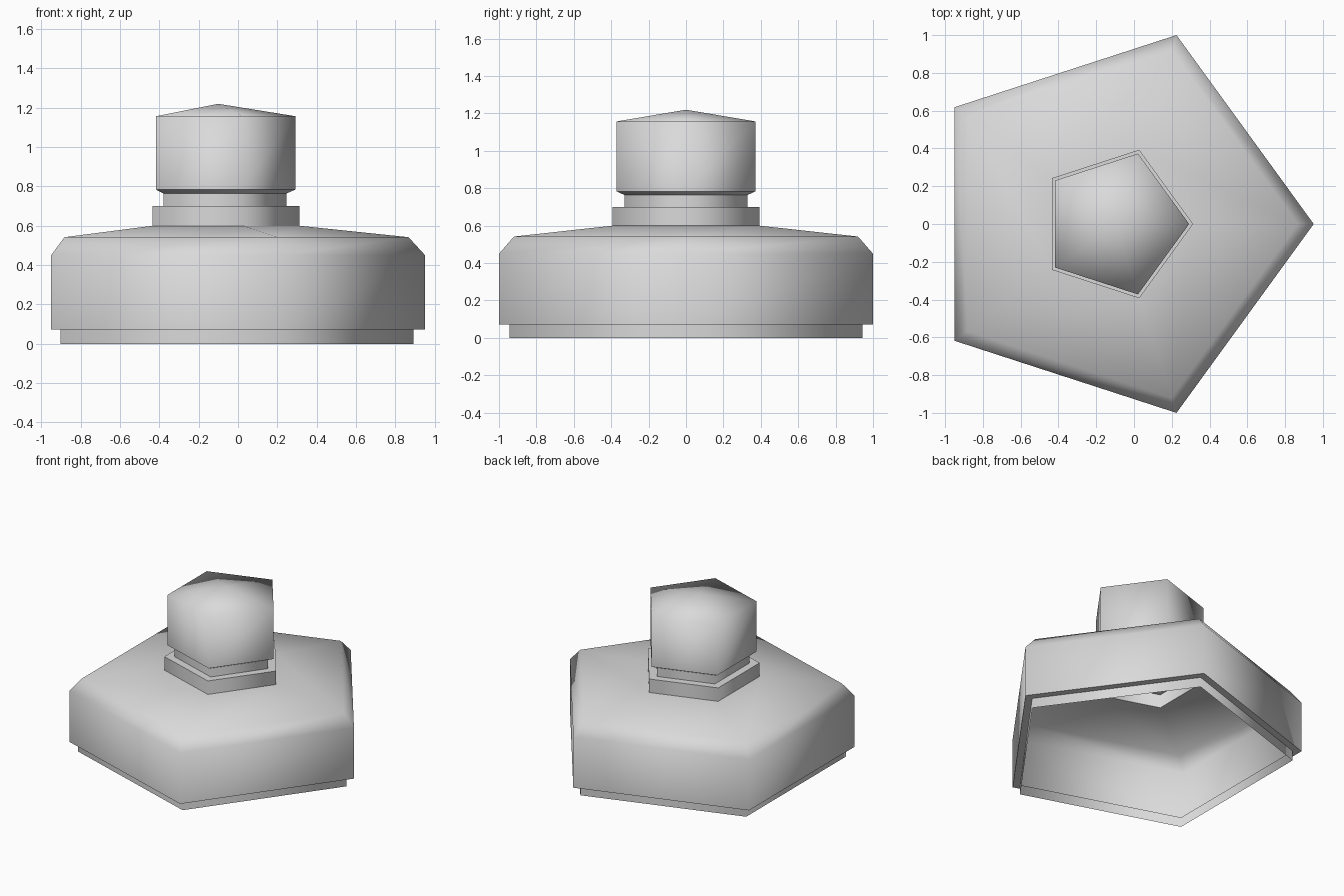
import bpy, bmesh, math

cube = bpy.data.objects.get("Cube")
if cube:
    bpy.data.objects.remove(cube, do_unlink=True)

SIDES = 5
AXIS_X = -0.1

grey = bpy.data.materials.new("light_grey")
grey.use_nodes = True
grey.diffuse_color = (0.7, 0.7, 0.7, 1)
grey.node_tree.nodes["Principled BSDF"].inputs["Base Color"].default_value = (0.7, 0.7, 0.7, 1)


def five_sided(name, profile):
    """Sweep an open (radius, height) profile round the axis in five flat sides."""
    bm = bmesh.new()
    angles = [math.tau * i / SIDES for i in range(SIDES)]
    rings = []
    for r, z in profile:
        if r == 0:
            rings.append([bm.verts.new((AXIS_X, 0, z))] * SIDES)
        else:
            rings.append([bm.verts.new((AXIS_X + r * math.cos(a), r * math.sin(a), z))
                          for a in angles])
    for low, high in zip(rings, rings[1:]):
        for i in range(SIDES):
            j = (i + 1) % SIDES
            corners = dict.fromkeys((low[i], low[j], high[j], high[i]))
            bm.faces.new(list(corners))
    mesh = bpy.data.meshes.new(name)
    bm.to_mesh(mesh)
    bm.free()
    mesh.materials.append(grey)
    obj = bpy.data.objects.new(name, mesh)
    bpy.context.collection.objects.link(obj)
    bpy.ops.object.select_all(action='DESELECT')
    obj.select_set(True)
    bpy.context.view_layer.objects.active = obj
    bpy.ops.object.shade_smooth_by_angle(angle=math.radians(81))


# Thin open shell: stepped foot, wall, chamfered shoulder and sloping roof
five_sided("body_shell", [
    (0.992, 0), (0.992, 0.073), (1.0515, 0.073), (1.0515, 0.45),
    (0.967, 0.542), (0.413, 0.6)])

# Hollow flange and neck, open into the body
five_sided("neck", [(0.413, 0.6), (0.413, 0.7), (0.346, 0.7), (0.346, 0.764)])

# Cap: flared underside, straight sides and a low rounded point on top
five_sided("cap_underside", [(0.346, 0.764), (0.392, 0.784)])
five_sided("cap", [(0.392, 0.784), (0.392, 1.157), (0, 1.22)])
